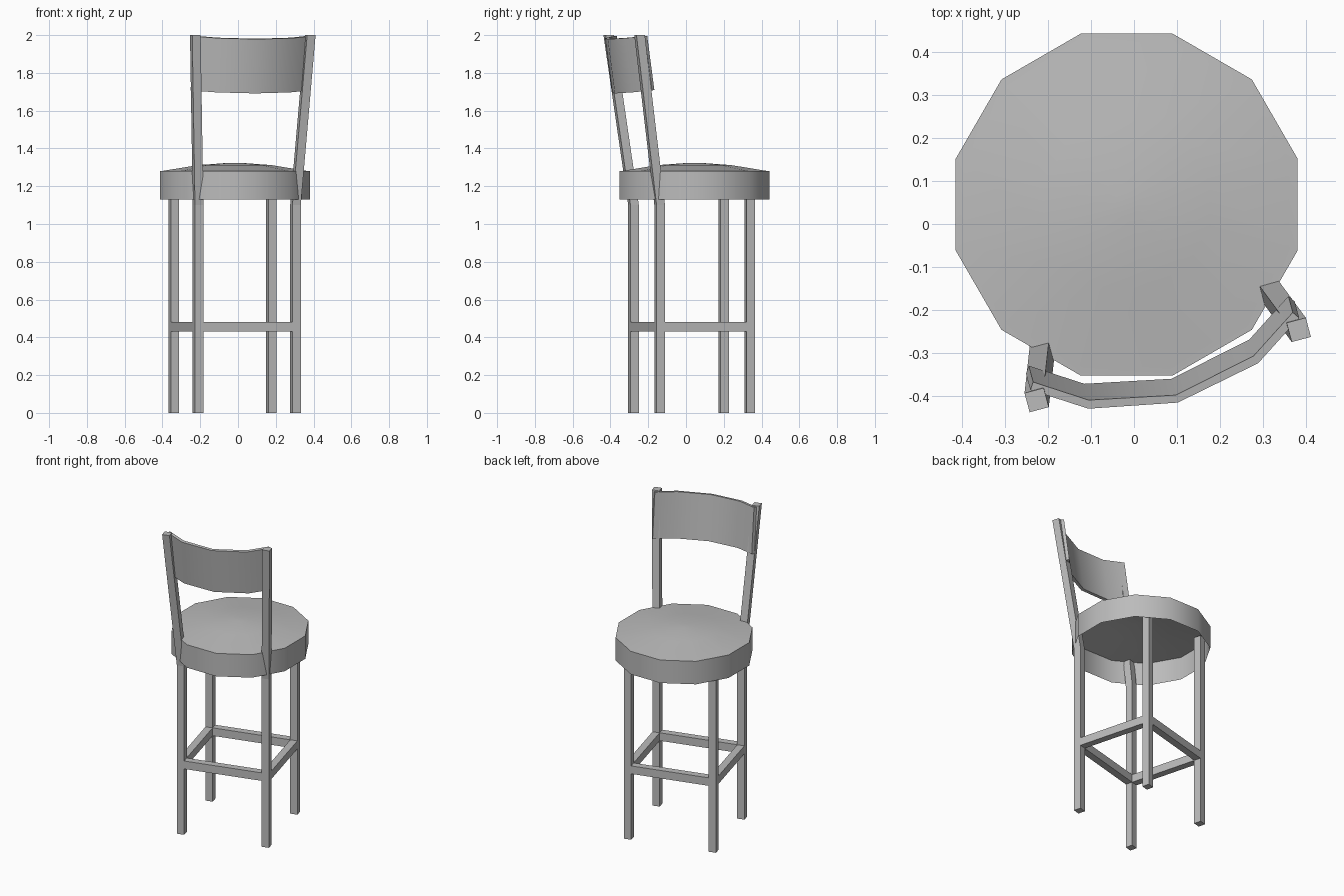
import bpy, bmesh, math
from mathutils import Matrix, Vector

cube = bpy.data.objects.get("Cube")
if cube:
    bpy.data.objects.remove(cube, do_unlink=True)

grey = bpy.data.materials.new("warm_grey")
grey.use_nodes = True
colour = (0.5, 0.5, 0.5, 1)
grey.diffuse_color = colour
grey.node_tree.nodes["Principled BSDF"].inputs["Base Color"].default_value = colour

# The whole stool is turned a little about its vertical axis
FRAME = Matrix.Translation((-0.0175, 0.03, 0)) @ Matrix.Rotation(math.radians(15), 4, "Z")
LEG_X, LEG_Y, LEG_W = 0.267, 0.247, 0.046
BEND_Z, TOP_Z = 1.10, 2.0
SPLAY, LEAN = 0.048, 0.123


def loft(name, rings, cap_start=True, cap_end=True, matrix=FRAME):
    """Join closed rings of points into one surface."""
    bm = bmesh.new()
    loops = [[bm.verts.new(p) for p in ring] for ring in rings]
    for a, b in zip(loops, loops[1:]):
        n = len(a)
        for i in range(n):
            bm.faces.new((a[i], a[(i + 1) % n], b[(i + 1) % n], b[i]))
    if cap_start:
        bm.faces.new(loops[0][::-1])
    if cap_end:
        bm.faces.new(loops[-1])
    bmesh.ops.recalc_face_normals(bm, faces=bm.faces)
    mesh = bpy.data.meshes.new(name)
    bm.to_mesh(mesh)
    bm.free()
    mesh.materials.append(grey)
    obj = bpy.data.objects.new(name, mesh)
    obj.matrix_world = matrix
    bpy.context.collection.objects.link(obj)
    return obj


def square(x, y, z, w=LEG_W):
    h = w / 2
    return [(x + sx * h, y + sy * h, z) for sx, sy in ((-1, -1), (1, -1), (1, 1), (-1, 1))]


def box(name, lo, hi):
    ring = lambda z: [(lo[0], lo[1], z), (hi[0], lo[1], z), (hi[0], hi[1], z), (lo[0], hi[1], z)]
    loft(name, [ring(lo[2]), ring(hi[2])])


def smooth(obj, degrees):
    bpy.ops.object.select_all(action="DESELECT")
    obj.select_set(True)
    bpy.context.view_layer.objects.active = obj
    bpy.ops.object.shade_smooth_by_angle(angle=math.radians(degrees))


# Legs: one pair rises into splayed, leaning back posts
for side, s in (("right", -1), ("left", 1)):
    loft(f"{side}_post_leg", [square(s * LEG_X, -LEG_Y, 0),
                              square(s * LEG_X, -LEG_Y, BEND_Z),
                              square(s * (LEG_X + SPLAY), -LEG_Y - LEAN, TOP_Z)])
    loft(f"{side}_short_leg", [square(s * LEG_X, LEG_Y, 0), square(s * LEG_X, LEG_Y, 1.27)])

# Foot rungs between the legs, flush with their outer faces
R = 0.0225
for s, side, end in ((-1, "right", "front"), (1, "left", "back")):
    box(f"{end}_rung", (-LEG_X, s * LEG_Y - R, 0.43), (LEG_X, s * LEG_Y + R, 0.482))
    box(f"{side}_rung", (s * LEG_X - R, -LEG_Y, 0.43), (s * LEG_X + R, LEG_Y, 0.482))

# Seat: twelve-sided hollow shell with a domed top
def seat_ring(r, z):
    return [(r * math.cos(a), r * math.sin(a), z)
            for a in (math.radians(15 + 30 * i) for i in range(12))]

seat = loft("seat", [seat_ring(r, z) for r, z in
                     ((0.411, 1.13), (0.411, 1.28), (0.39, 1.282), (0.2, 1.312), (0.03, 1.324))],
            cap_start=False, matrix=Matrix.Translation((-0.017, 0.045, 0)))
smooth(seat, 35)

# Backrest: curved band tilted with the posts
outer = [(0, -0.46), (0.204, -0.42), (0.323, -0.343)]
inner = [(0, -0.442), (0.198, -0.401), (0.312, -0.327)]
slope = LEAN / (TOP_Z - BEND_Z)


def tilt(x, y, z):
    return Vector((x, y + slope * (1.99 - z), z + slope * (y + 0.36)))


def mirrored(half):
    return [(-x, y) for x, y in half[:0:-1]] + half

rings = []
for (ox, oy), (ix, iy) in zip(mirrored(outer), mirrored(inner)):
    rings.append([tilt(ox, oy, 1.705), tilt(ox, oy, 1.992),
                  tilt(ix, iy, 1.992), tilt(ix, iy, 1.705)])
smooth(loft("backrest", rings), 35)
